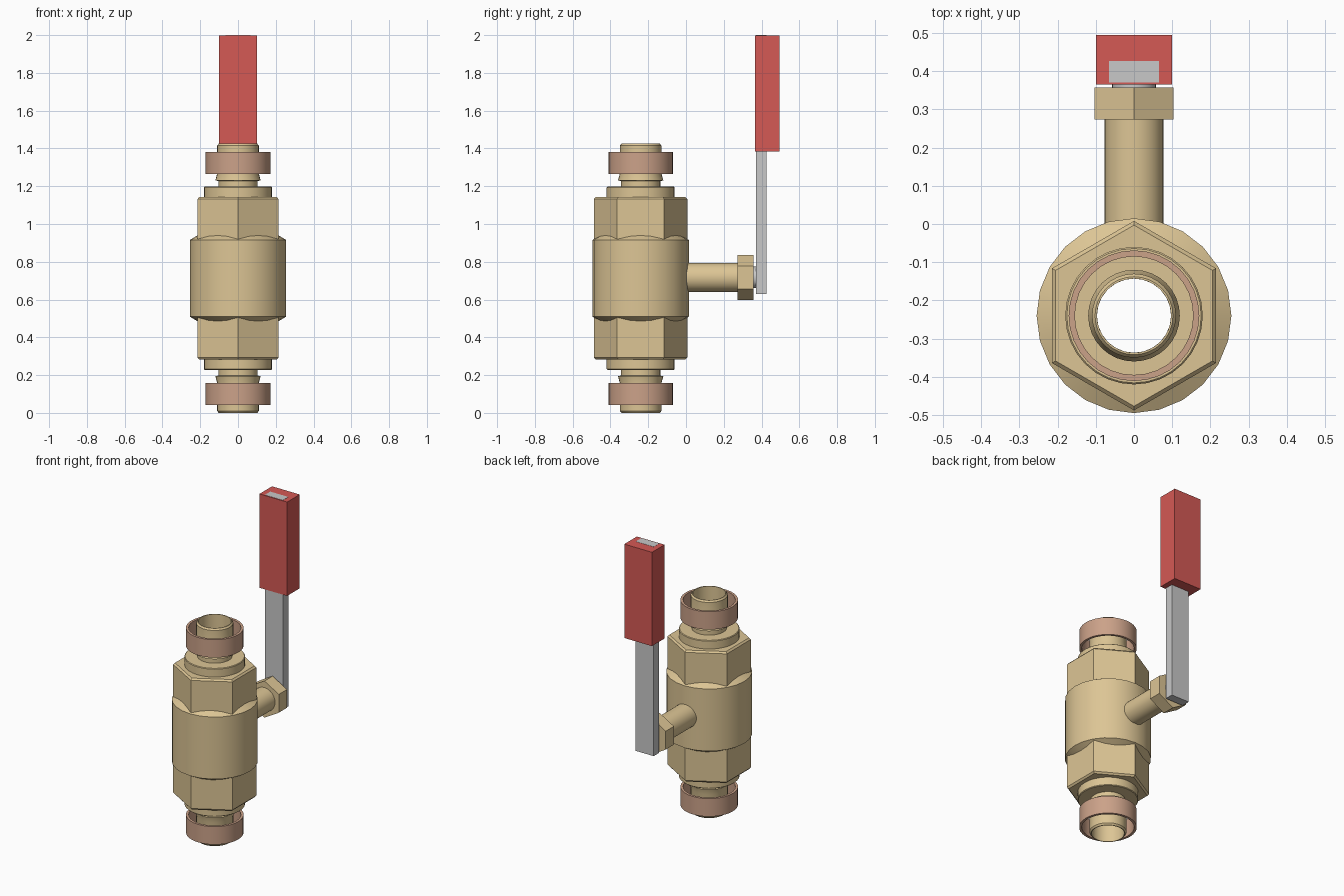
import bpy, bmesh, math
from mathutils import Matrix

if "Cube" in bpy.data.objects:
    bpy.data.objects.remove(bpy.data.objects["Cube"], do_unlink=True)


def material(name, rgb):
    m = bpy.data.materials.new(name)
    m.use_nodes = True
    col = (*rgb, 1.0)
    m.diffuse_color = col
    m.node_tree.nodes["Principled BSDF"].inputs["Base Color"].default_value = col
    return m


brass = material("brass", (0.72, 0.56, 0.30))
copper = material("copper", (0.60, 0.36, 0.25))
red = material("red grip", (0.66, 0.10, 0.09))
steel = material("steel", (0.58, 0.58, 0.58))

AXIS_Y = -0.24     # flow axis of the valve
MID = 0.7125       # mid height of the valve
BORE = 0.097


def finish(name, bm, mat):
    bmesh.ops.recalc_face_normals(bm, faces=bm.faces)
    mesh = bpy.data.meshes.new(name)
    bm.to_mesh(mesh)
    bm.free()
    mesh.materials.append(mat)
    ob = bpy.data.objects.new(name, mesh)
    bpy.context.collection.objects.link(ob)
    bpy.ops.object.select_all(action="DESELECT")
    ob.select_set(True)
    bpy.context.view_layer.objects.active = ob
    bpy.ops.object.shade_smooth_by_angle(angle=math.radians(25))
    return ob


def lathe(name, profile, mat, sides=32, matrix=None):
    """Spin a closed (radius, height) loop into a ring, one vertex on +y."""
    bm = bmesh.new()
    rings = []
    for i in range(sides):
        a = math.pi / 2 + math.tau * i / sides
        rings.append([bm.verts.new((r * math.cos(a), r * math.sin(a), h)) for r, h in profile])
    n = len(profile)
    for i in range(sides):
        a, b = rings[i], rings[(i + 1) % sides]
        for j in range(n):
            k = (j + 1) % n
            bm.faces.new((a[j], b[j], b[k], a[k]))
    bm.transform(matrix or Matrix.Translation((0, AXIS_Y, MID)))
    return finish(name, bm, mat)


def sleeve(inner, outer, lo, hi, cut=0.0):
    """Ring section whose upper outer edge is chamfered by cut."""
    pts = [(inner, lo), (outer, lo)]
    if cut:
        pts += [(outer, hi - cut), (outer - cut, hi)]
    else:
        pts.append((outer, hi))
    return pts + [(inner, hi)]


def box(name, x, y, z, mat):
    bm = bmesh.new()
    bmesh.ops.create_cube(bm, size=1)
    for v in bm.verts:
        v.co = [lim[0] if c < 0 else lim[1] for c, lim in zip(v.co, (x, y, z))]
    return finish(name, bm, mat)


# Round valve body with conical shoulders
half, top = 0.203, 0.228
lathe("valve_body", [(BORE, -top), (0.213, -top), (0.255, -half),
                     (0.255, half), (0.213, top), (BORE, top)], brass, 24)

# Matching fittings on both ends
pipe = [(BORE, 0.4), (0.104, 0.4), (0.104, 0.515), (0.12, 0.518), (0.11, 0.555),
        (0.11, 0.702), (0.102, MID), (BORE, MID)]
fittings = [
    ("hex_end", sleeve(0.14, 0.248, 0.19, 0.43, 0.011), brass, 6),
    ("collar", sleeve(BORE, 0.18, 0.42, 0.485, 0.004), brass, 32),
    ("pipe_end", pipe, brass, 32),
    ("copper_ring", sleeve(0.155, 0.171, 0.553, 0.67), copper, 32),
]
for side, sign in (("upper", 1), ("lower", -1)):
    for part, prof, mat, sides in fittings:
        lathe(f"{side}_{part}", [(r, sign * h) for r, h in prof], mat, sides)

# Stem, nut and pin running back to the lever; nut points face up and down
back = Matrix.Translation((0, 0, 0.717)) @ Matrix.Rotation(-math.pi / 2, 4, "X")
lathe("stem", sleeve(0.03, 0.077, -0.04, 0.28), brass, 32, back)
lathe("stem_nut", sleeve(0.03, 0.12, 0.273, 0.358), brass, 6, back)
lathe("stem_pin", sleeve(0.02, 0.057, 0.35, 0.38), steel, 32, back)

# Flat lever with its grip; the lever end shows at the top
box("lever", (-0.065, 0.065), (0.371, 0.427), (0.63, 2.0), steel)
box("grip", (-0.1, 0.1), (0.365, 0.495), (1.385, 1.999), red)
